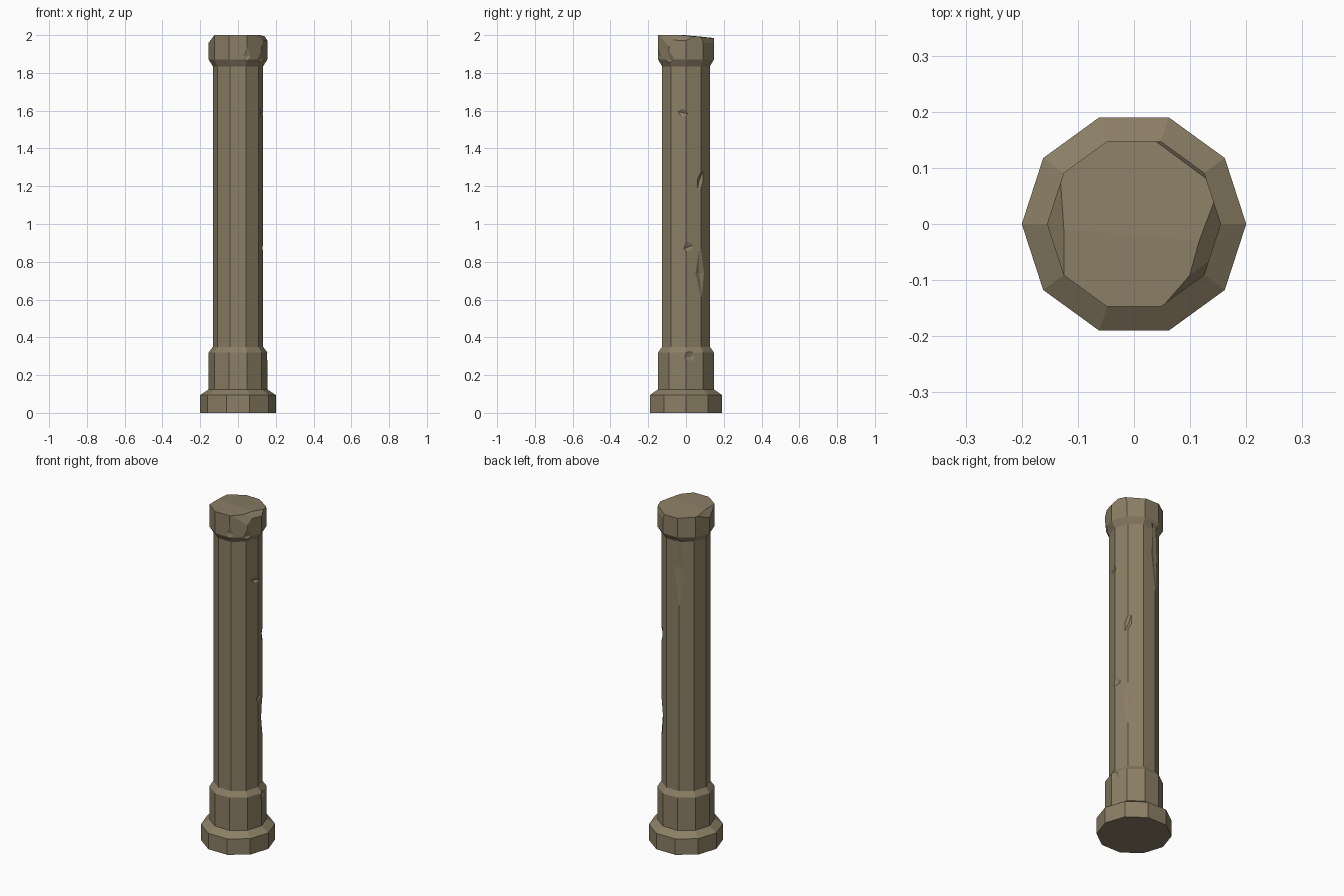
import bpy, bmesh, math
from mathutils import Vector, Matrix

if "Cube" in bpy.data.objects:
    bpy.data.objects.remove(bpy.data.objects["Cube"])

SIDES = 10

# Lathe profile (radius, z): plinth, pedestal, shaft, capital
PROFILE = [(0.20, 0), (0.20, 0.095), (0.155, 0.125), (0.155, 0.32), (0.133, 0.35),
           (0.133, 1.835), (0.155, 1.87), (0.155, 2.0)]

stone = bpy.data.materials.new("stone")
stone.diffuse_color = (0.26, 0.21, 0.13, 1)
stone.use_nodes = True
stone.node_tree.nodes["Principled BSDF"].inputs["Base Color"].default_value = stone.diffuse_color


def make_object(name, bm):
    bmesh.ops.recalc_face_normals(bm, faces=bm.faces)
    mesh = bpy.data.meshes.new(name)
    bm.to_mesh(mesh)
    bm.free()
    obj = bpy.data.objects.new(name, mesh)
    bpy.context.collection.objects.link(obj)
    return obj


def lathe(profile):
    bm = bmesh.new()
    rings = []
    for r, z in profile:
        rings.append([bm.verts.new((r * math.cos(math.tau * i / SIDES),
                                    r * math.sin(math.tau * i / SIDES), z))
                      for i in range(SIDES)])
    for a, b in zip(rings, rings[1:]):
        for i in range(SIDES):
            j = (i + 1) % SIDES
            bm.faces.new((a[i], a[j], b[j], b[i]))
    bm.faces.new(rings[0][::-1])
    bm.faces.new(rings[-1])
    return bm


def shear_top(bm, azimuth, dist, z, out, drop):
    """Break off the rim: the cut falls by drop over out, starting at (dist, z)."""
    a = math.radians(azimuth)
    d = Vector((math.cos(a), math.sin(a), 0))
    cut = bmesh.ops.bisect_plane(
        bm, geom=bm.verts[:] + bm.edges[:] + bm.faces[:], dist=1e-5,
        plane_co=d * dist + Vector((0, 0, z)),
        plane_no=(d * drop + Vector((0, 0, out))).normalized(), clear_outer=True)
    edges = [e for e in cut["geom_cut"] if isinstance(e, bmesh.types.BMEdge)]
    bmesh.ops.edgeloop_fill(bm, edges=edges)


def gouge(target, azimuth, r, z, bite, width, height, roll=0):
    """Cut a faceted chip with a stretched octahedron centred on the surface."""
    bm = bmesh.new()
    bmesh.ops.create_uvsphere(bm, u_segments=4, v_segments=2, radius=1)
    a = math.radians(azimuth)
    m = (Matrix.Translation((r * math.cos(a), r * math.sin(a), z))
         @ Matrix.Rotation(a, 4, 'Z') @ Matrix.Rotation(math.radians(roll), 4, 'X')
         @ Matrix.Diagonal((bite, width, height, 1)))
    bm.transform(m)
    cutter = make_object("chip_cutter", bm)
    cutter.hide_render = True
    mod = target.modifiers.new("chip", 'BOOLEAN')
    mod.operation = 'DIFFERENCE'
    mod.solver = 'EXACT'
    mod.object = cutter
    bpy.ops.object.modifier_apply(modifier=mod.name)
    bpy.data.objects.remove(cutter)


# Column body with broken capital rim
bm = lathe(PROFILE)
shear_top(bm, 180, 0.125, 2.0, 0.03, 0.04)
shear_top(bm, -41, 0.135, 2.0, 0.02, 0.06)
shear_top(bm, -15.5, 0.12, 2.0, 0.035, 0.035)
shear_top(bm, 54, 0.139, 2.0, 0.01, 0.05)
shear_top(bm, 85, -0.02, 2.0, 0.17, 0.016)
column = make_object("weathered_column", bm)
column.data.materials.append(stone)
bpy.context.view_layer.objects.active = column
column.select_set(True)

# Chips: azimuth, radius, z, bite, half width, half height, roll
CHIPS = [
    # shaft notches
    (-150, 0.131, 1.26, 0.022, 0.07, 0.045, 25),
    (178, 0.133, 0.93, 0.014, 0.06, 0.06, 10),
    (-10, 0.133, 1.59, 0.015, 0.05, 0.03, -15),
    (8, 0.133, 0.88, 0.014, 0.06, 0.035, 20),
    (36, 0.133, 1.23, 0.016, 0.03, 0.08, -20),
    # long worn edges of the shaft
    (36, 0.133, 0.74, 0.015, 0.07, 0.15, 5),
    (180, 0.133, 0.52, 0.015, 0.08, 0.16, 0),
    (108, 0.133, 1.68, 0.014, 0.06, 0.30, 4),
    (72, 0.133, 1.75, 0.012, 0.06, 0.13, -6),
    # pedestal
    (-70, 0.155, 0.26, 0.018, 0.11, 0.12, 12),
    (180, 0.155, 0.21, 0.017, 0.08, 0.09, 0),
    (10, 0.155, 0.30, 0.015, 0.05, 0.06, 15),
    (144, 0.155, 0.25, 0.012, 0.06, 0.09, 8),
    # plinth and capital
    (144, 0.20, 0.06, 0.014, 0.06, 0.035, 0),
    (-36, 0.155, 1.87, 0.014, 0.08, 0.05, 10),
    (-72, 0.155, 1.89, 0.010, 0.06, 0.05, -8),
]
for chip in CHIPS:
    gouge(column, *chip)

column.data.shade_flat()
